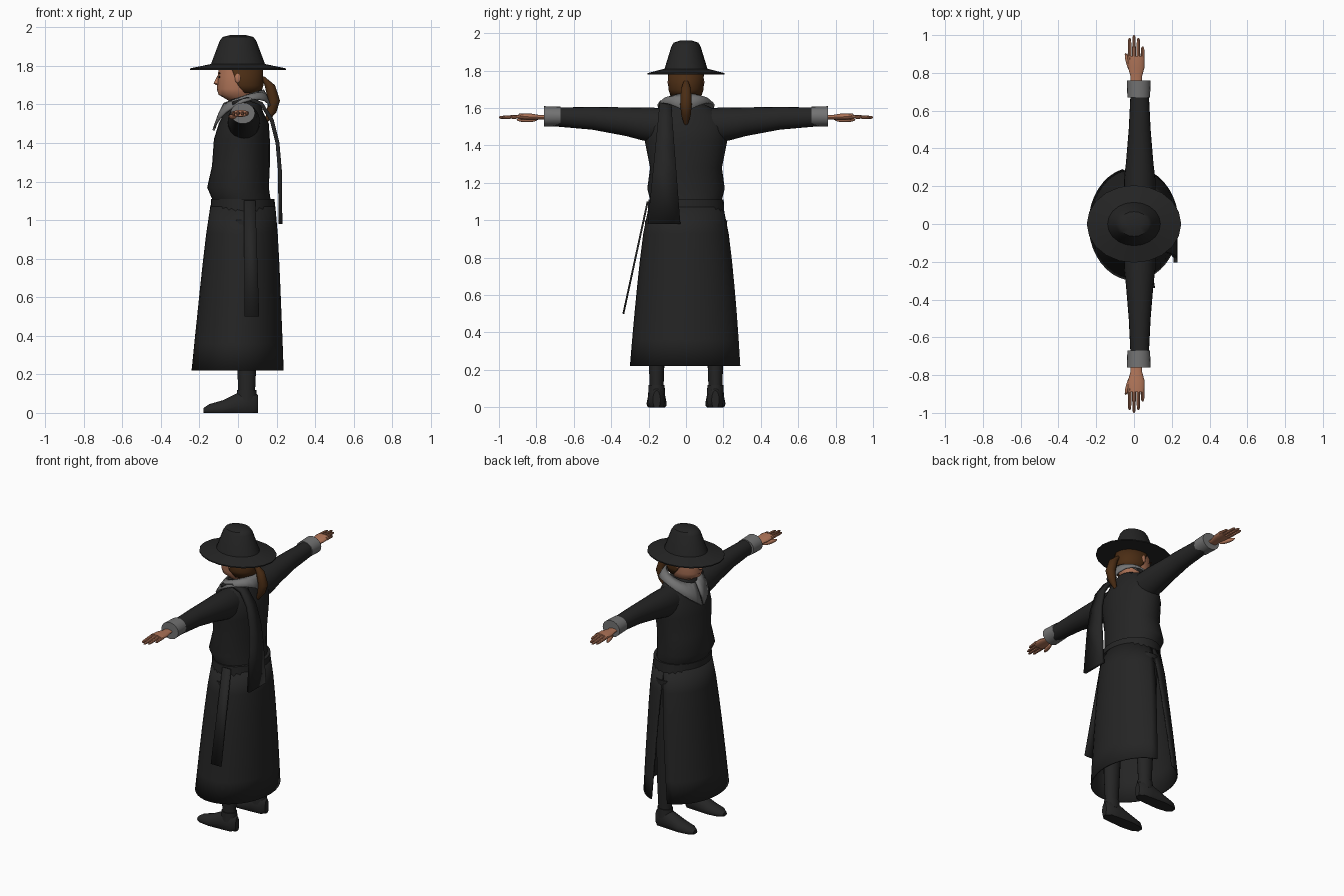
import bpy, bmesh
from math import sin, cos, pi, radians
from mathutils import Vector, Matrix

cube = bpy.data.objects.get("Cube")
if cube:
    bpy.data.objects.remove(cube, do_unlink=True)


def material(name, red, green, blue):
    mat = bpy.data.materials.new(name)
    mat.use_nodes = True
    colour = (red, green, blue, 1)
    mat.diffuse_color = colour
    mat.node_tree.nodes["Principled BSDF"].inputs["Base Color"].default_value = colour
    return mat


cloth = material("black cloth", .018, .018, .018)
linen = material("grey linen", .17, .17, .17)
flesh = material("skin", .44, .18, .1)
brown = material("brown hair", .07, .026, .007)
lips = material("lips", .28, .08, .06)


def finish(name, bm, mat, thickness=0):
    bmesh.ops.recalc_face_normals(bm, faces=bm.faces)
    mesh = bpy.data.meshes.new(name)
    bm.to_mesh(mesh)
    bm.free()
    mesh.materials.append(mat)
    part = bpy.data.objects.new(name, mesh)
    bpy.context.collection.objects.link(part)
    bpy.ops.object.select_all(action='DESELECT')
    part.select_set(True)
    bpy.context.view_layer.objects.active = part
    bpy.ops.object.shade_smooth_by_angle(angle=radians(40))
    if thickness:
        solid = part.modifiers.new("thickness", 'SOLIDIFY')
        solid.thickness = thickness
        solid.offset = 0


def sheet(name, rows, mat, thickness=0, tube=False):
    """Bridge rows of points into a sheet, or into a capped tube."""
    bm = bmesh.new()
    loops = [[bm.verts.new(point) for point in row] for row in rows]
    count = len(rows[0])
    for low, high in zip(loops, loops[1:]):
        for i in range(count if tube else count - 1):
            j = (i + 1) % count
            bm.faces.new((low[i], low[j], high[j], high[i]))
    if tube:
        bm.faces.new(loops[0])
        bm.faces.new(loops[-1])
    finish(name, bm, mat, thickness)


def loft(name, axis, rings, mat, flat=1, centre=0, side=1, sides=20):
    """Rings along an axis: position, shift, radius and, if not flat * radius, second radius."""
    rows = []
    for position, shift, radius, *other in rings:
        second = other[0] if other else radius * flat
        row = []
        for i in range(sides):
            turn = 2 * pi * i / sides
            u, v = radius * cos(turn), second * sin(turn)
            if axis == "x":
                point = (position, side * (centre + u), max(shift + v, 0))
            elif axis == "y":
                point = (centre + u, side * position, shift + v)
            else:
                point = (shift + u, side * (centre + v), position)
            row.append(point)
        rows.append(row)
    sheet(name, rows, mat, tube=True)


def open_shell(name, rings, opening, mat, sides=36):
    """Upright shell of rings (height, shift, depth, width) with an angular opening."""
    rows = []
    for k, (height, shift, depth, width) in enumerate(rings):
        start, end = opening(k / (len(rings) - 1))
        turns = [start + (end - start) * i / sides for i in range(sides + 1)]
        rows.append([(shift + depth * cos(t), width * sin(t), height) for t in turns])
    sheet(name, rows, mat, thickness=.008)


def blob(name, centre, size, mat, turn=0):
    bm = bmesh.new()
    bmesh.ops.create_uvsphere(bm, u_segments=12, v_segments=8, radius=1)
    bmesh.ops.transform(bm, verts=bm.verts, matrix=Matrix.Translation(centre)
                        @ Matrix.Rotation(turn, 4, 'Z') @ Matrix.Diagonal((*size, 1)))
    finish(name, bm, mat)


# Hat with an oval brim and tapered crown
loft("hat", "z", [(1.78, 0, .25), (1.787, 0, .25), (1.81, 0, .14),
                  (1.93, 0, .095), (1.95, 0, .08), (1.96, 0, .04)], cloth, flat=.82)

# Head, face and hair
loft("head", "z", [(1.53, .03, .055), (1.61, .025, .058), (1.63, .01, .075), (1.65, 0, .1),
                   (1.68, 0, .11), (1.75, .01, .114), (1.8, .01, .11)], flesh, flat=.77)
loft("nose", "z", [(1.75, -.1, .006), (1.71, -.11, .016), (1.7, -.105, .01)], flesh, sides=10)
blob("mouth", (-.105, 0, 1.676), (.004, .024, .005), lips)
open_shell("hair", [(1.66, .03, .085, .078), (1.7, .02, .108, .09), (1.8, .01, .115, .092)],
           lambda drop: (-1.5 - drop / 2, 1.5 + drop / 2), brown)
loft("ponytail", "z", [(1.745, .125, .012), (1.7, .165, .027), (1.62, .187, .031),
                       (1.56, .174, .025), (1.5, .14, .006)], brown, sides=12)

# Coat bodice and belt
loft("bodice", "z", [(1.1, .02, .15, .19), (1.17, 0, .16, .207), (1.28, .015, .15, .192),
                     (1.42, .02, .145, .22), (1.5, .03, .13, .22), (1.56, .03, .1, .19),
                     (1.6, .03, .09, .14), (1.63, .03, .07, .075)], cloth, sides=28)
loft("belt", "z", [(1.04, .025, .168), (1.11, .025, .165)], cloth, flat=1.22, sides=28)

# Long skirt that flares to the hem, with a side slit that widens downwards
skirt_rings = []
for step in range(7):
    drop = step / 6
    skirt_rings.append((1.07 - .85 * drop, .025 - .027 * drop,
                        .165 + .07 * drop ** .8, .196 + .1 * drop ** .7))
open_shell("skirt", skirt_rings,
           lambda drop: (pi / 2 + drop / 4, 5 * pi / 2 - drop / 4), cloth)

# Wide collar, higher at the back, with a narrow front opening
neck_edge, fold, outer_edge = [], [], []
for step in range(-10, 11):
    turn = (pi - .06) * step / 10
    back, across = cos(turn), sin(turn)
    neck = Vector((.03 + .1 * back, .088 * across, 1.64 + .035 * back))
    outer = Vector((.02 + .147 * back, .15 * across, 1.52 + .06 * back + .09 * abs(across)))
    neck_edge.append(neck)
    outer_edge.append(outer)
    fold.append(neck.lerp(outer, .5) + Vector((0, 0, .012)))
sheet("collar", [neck_edge, fold, outer_edge], linen, thickness=.012)

# Cloth hanging over the shoulder and down the back, widening as it falls
drape_path = [(-.03, 1.605), (.05, 1.63), (.12, 1.605), (.175, 1.52),
              (.205, 1.4), (.218, 1.25), (.22, .98)]
drape_rows = []
for x, z in drape_path:
    drop = (1.63 - z) / .65
    drape_rows.append([(x, -.14 - .065 * drop, z), (x, -.08 + .05 * drop, z)])
sheet("back_drape", drape_rows, cloth, thickness=.02)

# Sash end hanging from the belt
sheet("hanging_sash", [[(.03, -.205, 1.1), (.09, -.205, 1.1)],
                       [(.035, -.335, .5), (.11, -.335, .5)]], cloth, thickness=.01)

for side, word in ((1, "right"), (-1, "left")):
    # Features of the face
    blob(word + "_eye", (-.096, side * .035, 1.742), (.004, .013, .006), cloth)
    blob(word + "_eyebrow", (-.096, side * .037, 1.762), (.004, .02, .004), brown)
    blob(word + "_ear", (0, side * .088, 1.738), (.017, .01, .028), flesh)

    # Sleeve and cuff
    loft(word + "_sleeve", "y", [(.1, 1.5, .085, .1), (.24, 1.516, .083), (.32, 1.527, .073),
                                 (.5, 1.545, .058), (.72, 1.553, .047)],
         cloth, flat=1.05, centre=.03, side=side)
    loft(word + "_cuff", "y", [(.67, 1.555, .06), (.76, 1.555, .063)],
         linen, flat=.87, centre=.025, side=side)

    # Hand with four fingers and a thumb
    loft(word + "_palm", "y", [(.73, 1.55, .03), (.78, 1.55, .03), (.83, 1.553, .044),
                               (.89, 1.555, .043)], flesh, flat=.4, centre=.012, side=side)
    for finger in range(4):
        reach = 1 - .015 * (finger - 1) ** 2
        loft(f"{word}_finger_{finger + 1}", "y",
             [(.87, 1.555, .011), (reach - .01, 1.55, .008), (reach, 1.55, .003)],
             flesh, centre=.023 * (finger - 1), side=side, sides=8)
    blob(word + "_thumb", (-.028, side * .85, 1.537), (.013, .058, .013), flesh, turn=.3 * side)

    # Leg and shoe
    loft(word + "_leg", "z", [(.1, .045, .043), (.3, .045, .052), (1, .03, .075)],
         cloth, flat=.85, centre=.157, side=side)
    loft(word + "_shoe_top", "z", [(.06, .045, .054), (.12, .045, .05)],
         cloth, flat=.85, centre=.157, side=side)
    loft(word + "_shoe", "x", [(-.18, .01, .02, .015), (-.15, .015, .042, .03),
                               (-.08, .02, .054, .045), (.02, .04, .048, .075),
                               (.08, .04, .043, .075), (.105, .04, .02, .05)],
         cloth, centre=.157, side=side)
